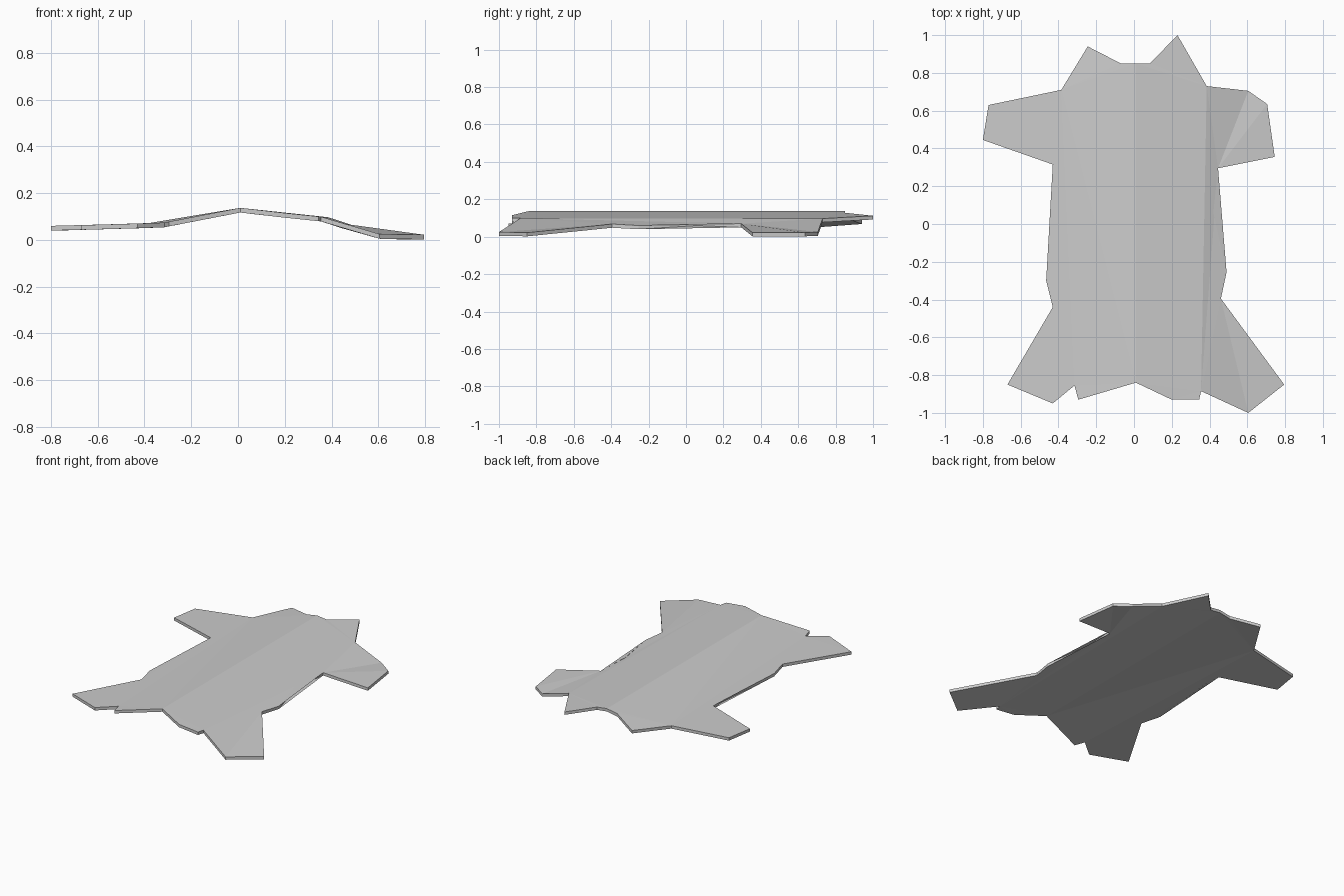
import bpy
import bmesh

# Remove the default object
default = bpy.data.objects.get("Cube")
if default:
    bpy.data.objects.remove(default, do_unlink=True)

THICKNESS = 0.02


def flat_material(name, value):
    mat = bpy.data.materials.new(name)
    mat.use_nodes = True
    colour = (value, value, value, 1)
    mat.diffuse_color = colour
    shader = mat.node_tree.nodes["Principled BSDF"]
    shader.inputs["Base Color"].default_value = colour
    return mat


# Hide outline, counter-clockwise from the back, with the top height at each corner
back_edge = [(.23, 1, .112), (.085, .85, .128), (-.07, .85, .123), (-.245, .94, .088)]
right_back_leg = [(-.385, .71, .071), (-.77, .63, .06), (-.8, .445, .06), (-.43, .315, .07)]
right_flank = [(-.42, .22, .07), (-.465, -.3, .068), (-.43, -.44, .07)]
right_front_leg = [(-.67, -.85, .063), (-.43, -.95, .07), (-.315, -.855, .074)]
front_edge = [(-.295, -.93, .078), (.01, -.84, .137), (.2, -.93, .115), (.345, -.93, .1)]
left_front_leg = [(.355, -.885, .099), (.605, -1, .025), (.795, -.85, .022)]
left_flank = [(.46, -.395, .068), (.49, -.255, .06), (.42, .06, .08), (.445, .295, .07)]
left_back_leg = [(.745, .355, .022), (.705, .635, .022), (.605, .705, .025), (.385, .73, .097)]
spine_end = [(.01, .85, .137)]
corners = (back_edge + right_back_leg + right_flank + right_front_leg + front_edge
           + left_front_leg + left_flank + left_back_leg + spine_end)

# Panels between the folds, as corner numbers
panels = [
    (29, 2, 3, 4, 13, 14, 15),           # right of the spine
    (0, 1, 29, 15, 16, 17, 18, 28),      # left of the spine
    (4, 5, 6, 7),                        # right back leg
    (4, 7, 8, 9, 10, 13),                # right flank
    (10, 11, 12, 13),                    # right front leg
    (28, 18, 21, 22, 23, 24),            # left flank
    (28, 24, 27), (24, 25, 26, 27),      # left back leg
    (18, 19, 21), (19, 20, 21),          # left front leg
]

bm = bmesh.new()
verts = [bm.verts.new(corner) for corner in corners]
for panel in panels:
    bm.faces.new([verts[i] for i in panel])
bmesh.ops.triangulate(bm, faces=bm.faces[:])

# Thicken straight down so the cut edges stay vertical
underside = bmesh.ops.extrude_face_region(bm, geom=bm.faces[:], use_keep_orig=True)
lower = [item for item in underside["geom"] if isinstance(item, bmesh.types.BMVert)]
bmesh.ops.translate(bm, verts=lower, vec=(0, 0, -THICKNESS))
bmesh.ops.recalc_face_normals(bm, faces=bm.faces[:])

mesh = bpy.data.meshes.new("hide_rug")
bm.to_mesh(mesh)
bm.free()
mesh.materials.append(flat_material("light grey hide", .6))
rug = bpy.data.objects.new("hide_rug", mesh)
bpy.context.collection.objects.link(rug)
